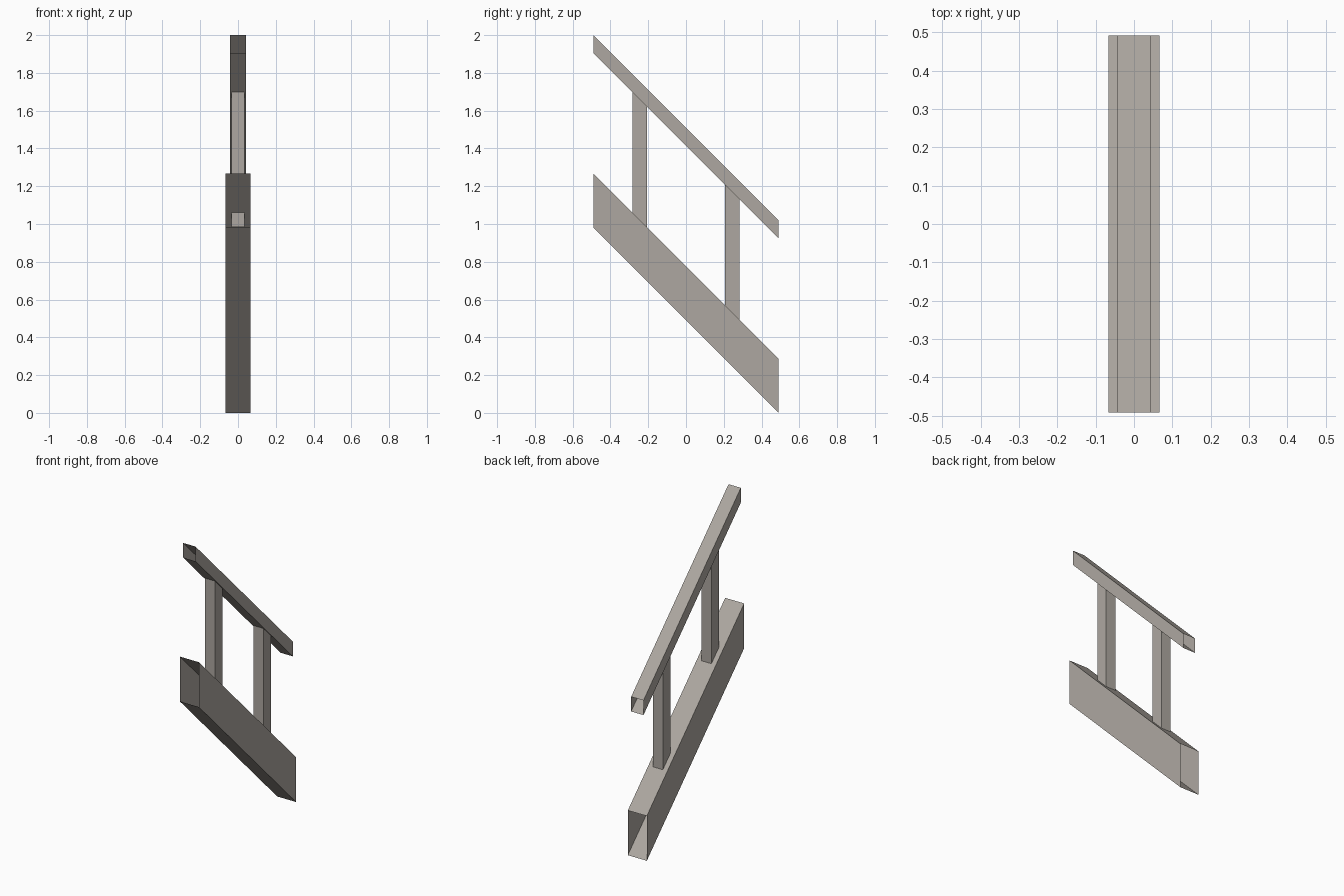
import bpy, bmesh

if "Cube" in bpy.data.objects:
    bpy.data.objects.remove(bpy.data.objects["Cube"])

# One warm grey material
grey = bpy.data.materials.new("warm grey")
grey.diffuse_color = (0.42, 0.39, 0.355, 1)
grey.use_nodes = True
grey.node_tree.nodes["Principled BSDF"].inputs["Base Color"].default_value = grey.diffuse_color

HALF = 0.491  # half length; the slope drops one unit per unit of y


def make_object(name, bm):
    bmesh.ops.recalc_face_normals(bm, faces=bm.faces)
    mesh = bpy.data.meshes.new(name)
    bm.to_mesh(mesh)
    bm.free()
    mesh.materials.append(grey)
    obj = bpy.data.objects.new(name, mesh)
    bpy.context.collection.objects.link(obj)


def sloped_tube(name, half_width, low, height):
    """Rectangular tube with open ends, sheared down towards +y."""
    bm = bmesh.new()
    rings = []
    for y, z in ((-HALF, low + 2 * HALF), (HALF, low)):
        rings.append([bm.verts.new((x, y, z + h)) for x, h in (
            (-half_width, 0), (half_width, 0),
            (half_width, height), (-half_width, height))])
    a, b = rings
    for i in range(4):
        j = (i + 1) % 4
        bm.faces.new((a[i], a[j], b[j], b[i]))
    make_object(name, bm)


def post(name, y):
    """Vertical post, its ends sunk into the sloped tubes."""
    z0, z1 = 0.777 - y - 0.039, 1.416 - y + 0.039
    bm = bmesh.new()
    bmesh.ops.create_cube(bm, size=1)
    bmesh.ops.scale(bm, vec=(0.07, 0.077, z1 - z0), verts=bm.verts)
    bmesh.ops.translate(bm, vec=(0, y, (z0 + z1) / 2), verts=bm.verts)
    make_object(name, bm)


# Lower beam and handrail
sloped_tube("lower_beam", 0.067, 0.0, 0.286)
sloped_tube("handrail", 0.0435, 0.924, 0.094)

# Two posts between them
post("upper_post", -0.245)
post("lower_post", 0.245)
